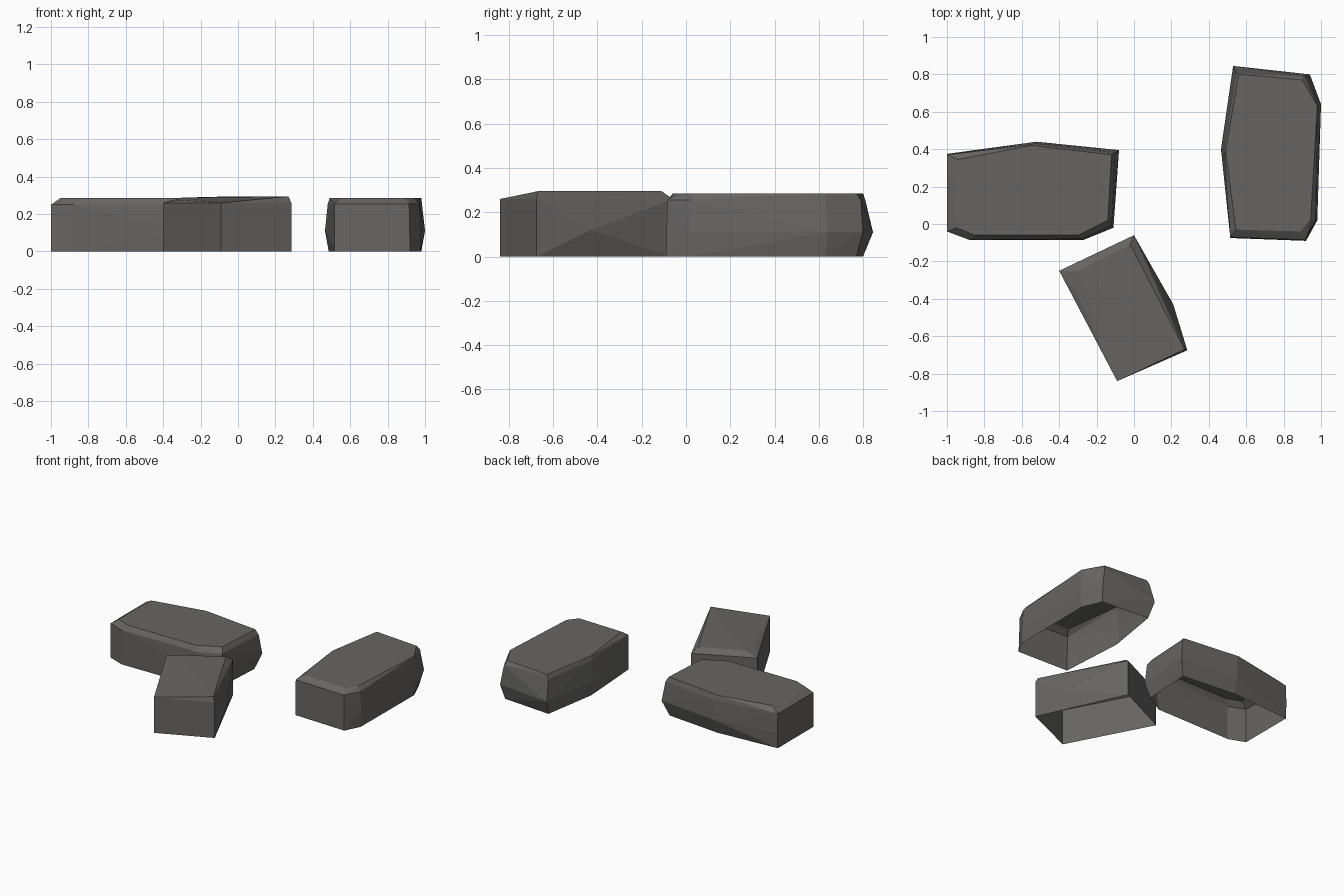
import bpy, bmesh

if "Cube" in bpy.data.objects:
    bpy.data.objects.remove(bpy.data.objects["Cube"])

stone = bpy.data.materials.new("dark grey stone")
stone.diffuse_color = (0.135, 0.131, 0.126, 1)
stone.use_nodes = True
stone.node_tree.nodes["Principled BSDF"].inputs["Base Color"].default_value = stone.diffuse_color


def rock(name, base, middle, shoulder, top):
    """Chipped stone: hull around four outlines, open underneath."""
    bm = bmesh.new()
    for outline in (base, middle, shoulder, top):
        for p in outline:
            bm.verts.new(p)
    res = bmesh.ops.convex_hull(bm, input=bm.verts[:])
    loose = [v for v in bm.verts if not v.link_faces]
    bmesh.ops.delete(bm, geom=loose, context='VERTS')
    # remove the underside
    under = [f for f in bm.faces if all(v.co.z < 0.001 for v in f.verts)]
    bmesh.ops.delete(bm, geom=under, context='FACES')
    bmesh.ops.recalc_face_normals(bm, faces=bm.faces[:])
    mesh = bpy.data.meshes.new(name)
    bm.to_mesh(mesh)
    bm.free()
    mesh.materials.append(stone)
    bpy.context.collection.objects.link(bpy.data.objects.new(name, mesh))


def level(z, *points):
    return [(x, y, z) for x, y in points]


# left rock, bulging at the back and right
rock("left_rock",
     level(0, (-1, .37), (-.53, .40), (-.12, .36), (-.14, .0), (-.28, -.08), (-.88, -.085), (-1, -.04)),
     level(.11, (-1, .375), (-.52, .44), (-.08, .395), (-.11, -.02), (-.27, -.085)),
     level(.25, (-1, .37), (-.53, .43), (-.10, .38), (-.12, -.01), (-.28, -.08), (-.88, -.085), (-1, -.04)),
     level(.285, (-.94, .345), (-.55, .42), (-.12, .37), (-.14, .02), (-.30, -.06), (-.85, -.06), (-.95, -.02)))

# front rock, a slanted block with a small bulge on the right
rock("front_rock",
     level(0, (0, -.06), (.285, -.675), (-.09, -.84), (-.40, -.25)),
     level(.12, (.21, -.43)),
     level(.26, (0, -.06), (.285, -.675), (-.09, -.84), (-.40, -.25)),
     [(-.02, -.11, .295), (.27, -.67, .295), (-.30, -.25, .288), (-.31, -.36, .275)])

# right rock, bulging at the back and both sides
rock("right_rock",
     level(0, (.55, .80), (.92, .77), (.98, .63), (.975, .02), (.92, -.09), (.515, -.075), (.485, .40)),
     level(.11, (.53, .845), (.94, .80), (1, .64), (.98, .02), (.465, .40)),
     level(.255, (.545, .81), (.915, .79), (.97, .02), (.915, -.085), (.515, -.07), (.48, .40)),
     level(.285, (.56, .80), (.90, .77), (.98, .63), (.945, .03), (.89, -.04), (.545, -.03), (.49, .39)))
